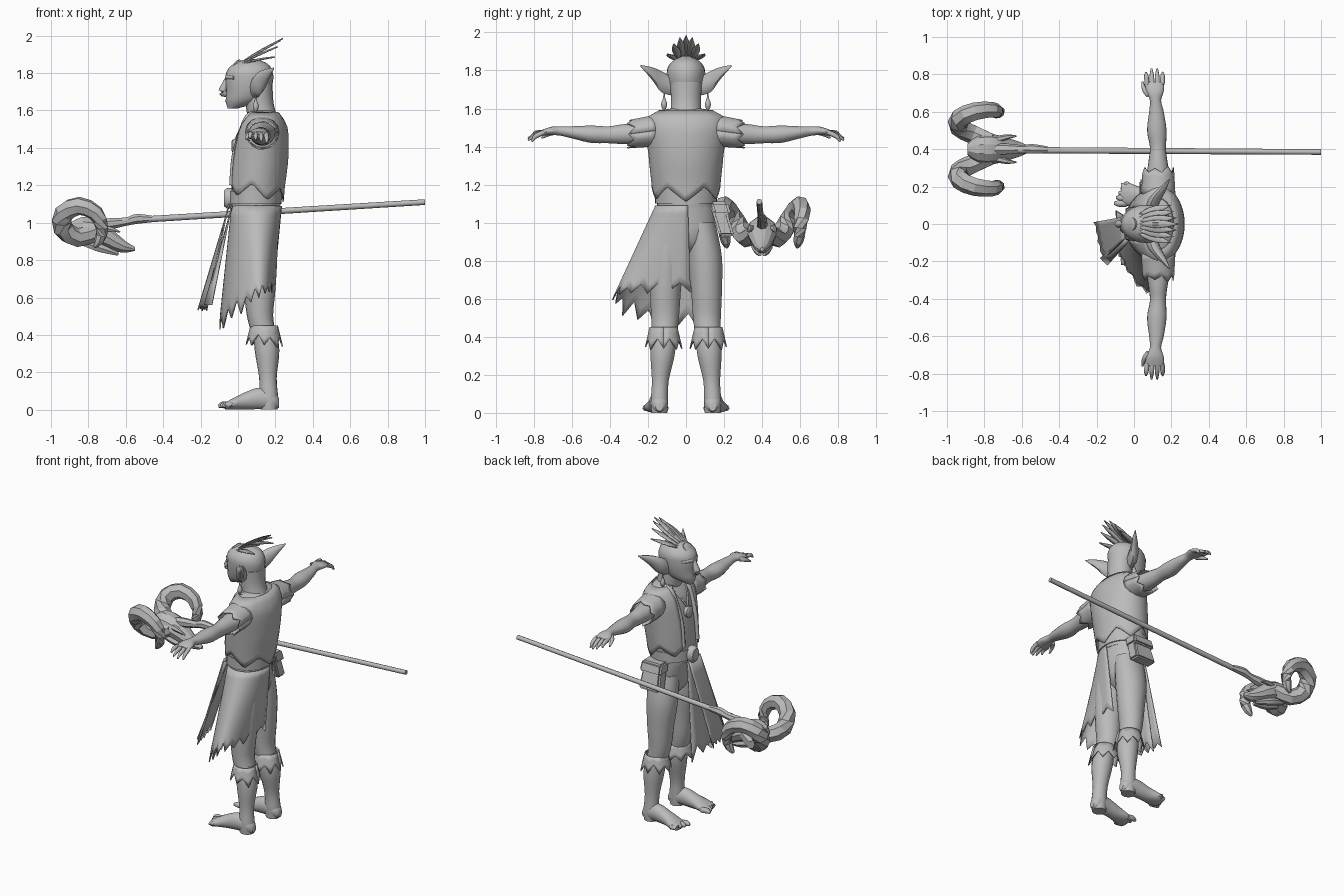
import bpy, bmesh, random
from math import sin, cos, pi
from mathutils import Vector

random.seed(4)
if "Cube" in bpy.data.objects:
    bpy.data.objects.remove(bpy.data.objects["Cube"], do_unlink=True)

grey = bpy.data.materials.new("plain_grey")
grey.use_nodes = True
colour = (.5, .5, .5, 1)
grey.diffuse_color = colour
grey.node_tree.nodes["Principled BSDF"].inputs["Base Color"].default_value = colour


def finish(name, bm, mirror=False, origin_y=0, thickness=0, angle=.8):
    """Turn a bmesh into a shaded object, optionally mirrored across its own y plane."""
    bmesh.ops.recalc_face_normals(bm, faces=bm.faces)
    mesh = bpy.data.meshes.new(name)
    bm.to_mesh(mesh)
    bm.free()
    mesh.materials.append(grey)
    mesh.shade_smooth()
    mesh.set_sharp_from_angle(angle=angle)
    obj = bpy.data.objects.new(name, mesh)
    bpy.context.collection.objects.link(obj)
    obj.location.y = origin_y
    if thickness:
        solid = obj.modifiers.new("thickness", "SOLIDIFY")
        solid.thickness = thickness
        solid.offset = 0
    if mirror:
        flip = obj.modifiers.new("both_sides", "MIRROR")
        flip.use_axis = (False, True, False)
    return obj


def smooth_rows(rows, steps):
    """Catmull-Rom interpolation through rows of numbers."""
    result = []
    for i in range(len(rows) - 1):
        a, b, c, d = (rows[max(0, i - 1)], rows[i], rows[i + 1], rows[min(len(rows) - 1, i + 2)])
        for s in range(steps):
            t = s / steps
            result.append([q + t * (r - p + t * (2 * p - 5 * q + 4 * r - w + t * (3 * (q - r) + w - p))) / 2
                           for p, q, r, w in zip(a, b, c, d)])
    return result + [list(rows[-1])]


def skin(bm, rings):
    """Bridge closed rings of points and cap both ends."""
    loops = [[bm.verts.new(p) for p in ring] for ring in rings]
    n = len(loops[0])
    for low, high in zip(loops, loops[1:]):
        for k in range(n):
            bm.faces.new((low[k], low[(k + 1) % n], high[(k + 1) % n], high[k]))
    bm.faces.new(loops[0])
    bm.faces.new(loops[-1])


def loft(name, axis, rows, n=18, steps=4, floor=False, **options):
    """Ellipse rows (position, centre a, centre b, radius a, radius b) along one axis."""
    rings = []
    for pos, ca, cb, ra, rb in smooth_rows(rows, steps):
        ring = []
        for k in range(n):
            a = 2 * pi * k / n
            p = [ca + ra * cos(a), cb + rb * sin(a)]
            p.insert("xyz".index(axis), pos)
            if floor:
                p[2] = max(p[2], 0)
            ring.append(p)
        rings.append(ring)
    bm = bmesh.new()
    skin(bm, rings)
    return finish(name, bm, **options)


def tube(name, paths, up="Y", n=8, steps=4, **options):
    """Round tubes through (x, y, z, radius) rows."""
    bm = bmesh.new()
    for rows in paths:
        rows = smooth_rows(rows, steps)
        points = [Vector(r[:3]) for r in rows]
        rings = []
        for i, (p, row) in enumerate(zip(points, rows)):
            tangent = points[min(i + 1, len(points) - 1)] - points[max(i - 1, 0)]
            turn = tangent.to_track_quat("Z", up)
            rings.append([p + turn @ Vector((cos(2 * pi * k / n), sin(2 * pi * k / n), 0)) * row[3]
                          for k in range(n)])
        skin(bm, rings)
    return finish(name, bm, **options)


def sheet(name, shape, columns, rows, rag=0, **options):
    """Thin cloth from shape(u, v), with a torn lower edge."""
    bm = bmesh.new()
    grid = []
    for i in range(columns + 1):
        reach = 1 - rag * random.uniform(.5, 1) * (i % 2) - rag * random.uniform(0, .35)
        grid.append([bm.verts.new(shape(i / columns, j / rows * reach)) for j in range(rows + 1)])
    for left, right in zip(grid, grid[1:]):
        for j in range(rows):
            bm.faces.new((left[j], right[j], right[j + 1], left[j + 1]))
    return finish(name, bm, thickness=.007, **options)


def mix(a, b, t):
    return Vector(a).lerp(Vector(b), t)


# Torso, hips and neck
torso = [(1.08, .095, 0, .13, .15), (1.2, .1, 0, .135, .165), (1.35, .115, 0, .138, .18),
         (1.5, .13, 0, .12, .195), (1.57, .135, 0, .08, .17), (1.6, .13, 0, .06, .08)]
loft("torso", "z", torso, n=28)
loft("trouser_hips", "z", [(.83, .11, 0, .03, .04), (.88, .11, 0, .085, .1), (.95, .108, 0, .108, .15),
                           (1.04, .1, 0, .12, .158), (1.12, .095, 0, .13, .15)])
loft("neck", "z", [(1.55, .135, 0, .08, .085), (1.64, .115, 0, .075, .08), (1.74, .115, 0, .07, .085)])

# Legs, feet and toes
loft("trouser_legs", "z", [(1, .108, .08, .1, .075), (.82, .108, .1, .102, .09), (.64, .115, .108, .085, .082),
                           (.5, .118, .11, .07, .074), (.4, .14, .115, .066, .066)], mirror=True)
loft("shins", "z", [(.45, .14, .115, .06, .06), (.32, .155, .122, .066, .066), (.17, .16, .135, .047, .045),
                    (.06, .165, .14, .05, .046), (0, .165, .14, .045, .042)], mirror=True)
loft("feet", "x", [(.22, .14, .035, .02, .025), (.19, .14, .05, .042, .05), (.11, .145, .06, .046, .058),
                   (.03, .15, .045, .05, .045), (-.03, .158, .03, .062, .03), (-.07, .163, .02, .055, .018)],
     floor=True, mirror=True)
tube("toes", [[(-.04, y, .022, .018), (-.08 + .01 * i, y, .026, .018), (-.105 + .012 * i, y, .018, .008)]
              for i, y in enumerate((.11, .14, .165, .19, .21))], mirror=True)

# Arms and hands
loft("arms", "y", [(.14, .13, 1.49, .075, .065), (.24, .13, 1.47, .065, .058), (.34, .128, 1.465, .05, .052),
                   (.41, .128, 1.462, .043, .045), (.5, .122, 1.465, .052, .046), (.6, .12, 1.475, .039, .032),
                   (.66, .115, 1.482, .03, .025), (.71, .112, 1.482, .047, .022), (.76, .11, 1.472, .048, .015)],
     mirror=True)
fingers = [[(.07 + .027 * i, .745, 1.475, .013), (.066 + .029 * i, .79, 1.472 - .006 * i, .012),
            (.064 + .03 * i, .81 + .02 * (i in (1, 2)), 1.45 - .008 * i, .005)] for i in range(4)]
thumb = [(.08, .69, 1.478, .017), (.055, .72, 1.468, .013), (.045, .76, 1.445, .005)]
tube("fingers", fingers + [thumb], up="X", mirror=True)

# Head and face
loft("head", "z", [(1.61, -.03, 0, .025, .025), (1.65, .03, 0, .095, .068), (1.7, .053, 0, .117, .09),
                   (1.76, .06, 0, .128, .1), (1.81, .062, 0, .122, .098), (1.85, .068, 0, .09, .07),
                   (1.875, .07, 0, .025, .02)], n=24)
tube("nose", [[(-.05, 0, 1.78, .014), (-.072, 0, 1.73, .019), (-.082, 0, 1.697, .021), (-.055, 0, 1.685, .012)]])
tube("brow", [[(-.02, -.075, 1.775, .01), (-.052, -.03, 1.778, .014), (-.056, 0, 1.775, .012),
               (-.052, .03, 1.778, .014), (-.02, .075, 1.775, .01)]], up="X")
tube("mouth", [[(-.03, -.035, 1.65, .005), (-.062, 0, 1.652, .008), (-.03, .035, 1.65, .005)]], up="X")
tube("eyes", [[(-.04, .02, 1.75, .004), (-.038, .038, 1.75, .014), (-.025, .055, 1.75, .004)]], up="X", mirror=True)
loft("ears", "y", [(.07, .09, 1.715, .03, .05), (.13, .11, 1.742, .035, .058), (.18, .145, 1.785, .026, .034),
                   (.24, .19, 1.825, .003, .004)], mirror=True, n=10)
tube("earrings", [[(.095, .115, 1.7, .004), (.095, .115, 1.66, .005), (.095, .115, 1.62, .016),
                   (.095, .115, 1.59, .004)]], up="X", mirror=True)

# Tilted forehead disc and feather crest
tube("forehead_disc", [[(.005, 0, 1.825, .036), (-.018, 0, 1.848, .036), (-.022, 0, 1.852, .022)]], n=16, steps=1)
for k in range(-3, 4):
    root = Vector((.025, .018 * k, 1.862 - .003 * abs(k)))
    tip = Vector((.24 - .014 * abs(k), .033 * k, 1.985 - .011 * k * k))
    sheet("crest_feather", lambda u, v: mix(root, tip, v)
          + Vector((0, (u - .5) * .042, .012 * abs(u - .5))) * sin(pi * v ** .9), 2, 6)

# Open vest with pointed hem, and ragged shoulder caps
dense = smooth_rows(torso, 12)


def vest_shape(u, v):
    a = .45 + u * (2 * pi - .9)
    wave = abs((a - pi) / 1.16 % 1 - .5) * 2
    z = 1.59 - v * (.385 + .075 * wave - .02 * cos(a))
    row = min(dense, key=lambda r: abs(r[0] - z))
    return row[1] - (row[3] + .013) * cos(a), (row[4] + .013) * sin(a), z


def cap_shape(u, v):
    a = 2 * pi * u
    return .13 + (.088 - .008 * v) * cos(a), .16 + .15 * v, 1.484 - .02 * v + (.082 - .01 * v) * sin(a)


sheet("vest", vest_shape, 48, 12)
sheet("shoulder_caps", cap_shape, 14, 4, rag=.25, mirror=True)
tube("vest_lapels", [[(.13, .1, 1.585, .012), (.06, .085, 1.575, .015), (.015, .08, 1.48, .015),
                      (-.022, .075, 1.35, .013), (-.035, .075, 1.2, .012)]], mirror=True)

# Necklace with medallion
tube("necklace_cord", [[(.1, .08, 1.59, .006), (.03, .05, 1.53, .006), (-.015, 0, 1.44, .006)]], mirror=True)
loft("medallion", "x", [(-.035, 0, 1.41, .026, .026), (-.028, 0, 1.41, .036, .036), (.01, 0, 1.41, .036, .036)], steps=1)

# Belt, buckle and hip pouch
loft("belt", "z", [(1.1, .093, 0, .14, .163), (1.17, .096, 0, .14, .166)], n=28, steps=1)
loft("belt_buckle", "x", [(-.075, 0, 1.13, .035, .042), (-.06, 0, 1.13, .048, .055), (-.03, 0, 1.13, .048, .055)], steps=1)


def block(name, centre, size, tilt):
    bm = bmesh.new()
    bmesh.ops.create_cube(bm, size=1)
    for v in bm.verts:
        x, y, z = (c * s for c, s in zip(v.co, size))
        v.co = Vector((x * (1 - z), y + tilt * z, z)) + Vector(centre)
    bmesh.ops.bevel(bm, geom=bm.edges[:], offset=.012, segments=2, affect="EDGES")
    finish(name, bm)


block("hip_pouch", (.11, .188, 1.02), (.14, .08, .18), -.3)
block("pouch_flap", (.11, .183, 1.075), (.155, .092, .07), -.3)


# Side skirt, front loincloth and trouser cuffs
def skirt_shape(u, v):
    a = pi * (1.08 * u - .06)
    front, back = max(cos(a), 0), max(-cos(a), 0)
    x = .1 - (.132 + (.07 * front - .045 * back) * v) * cos(a)
    return x, -(.158 + .23 * v) * sin(a), 1.09 - v * (.5 + .17 * front - .04 * back)


sheet("side_skirt", skirt_shape, 22, 10, rag=.15)
sheet("front_loincloth", lambda u, v: mix(mix((-.05, -.08, 1.1), (-.045, .04, 1.1), u),
                                          mix((-.17, -.2, .52), (-.215, .01, .53), u), v), 8, 6, rag=.07)
sheet("side_strip", lambda u, v: mix(mix((-.035, -.1, 1.09), (-.03, -.06, 1.09), u),
                                     mix((-.14, -.22, .56), (-.18, -.18, .56), u), v), 2, 4)
sheet("trouser_cuffs", lambda u, v: (.14 + (.07 + .03 * v) * cos(2 * pi * u), .118 + (.07 + .028 * v) * sin(2 * pi * u),
                                     .45 - .12 * v), 16, 3, rag=.5, mirror=True)

# Staff with lashings, horned skull on its end
tube("staff_pole", [[(-.62, .395, 1.01, .017), (1, .385, 1.11, .015)]], steps=1)
tube("staff_neck", [[(-.8, .4, .98, .03), (-.68, .4, .995, .03), (-.6, .4, 1.005, .022), (-.54, .4, 1.02, .027),
                     (-.46, .396, 1.02, .018)]], n=7)
loft("skull", "x", [(-.89, 0, .965, .03, .04), (-.83, 0, .96, .075, .075), (-.74, 0, .945, .078, .072),
                    (-.66, 0, .9, .055, .055), (-.6, 0, .87, .035, .032), (-.55, 0, .86, .01, .01)],
     n=10, steps=2, origin_y=.4, angle=.4)
tube("skull_jaw", [[(-.84, .03, .9, .02), (-.74, .03, .865, .024), (-.64, .012, .832, .01)],
                   [(-.74, .05, .97, .02), (-.68, .065, .965, .014), (-.63, .07, .95, .004)]],
     n=6, mirror=True, origin_y=.4)
tube("ram_horns", [[(-.76, .04, .95, .045), (-.86, .08, .92, .052), (-.935, .12, .97, .054), (-.93, .165, 1.05, .053),
                    (-.85, .2, 1.09, .05), (-.76, .21, 1.05, .043), (-.725, .2, .97, .035),
                    (-.745, .19, .9, .026), (-.77, .185, .87, .008)]], n=7, steps=2, mirror=True, origin_y=.4, angle=.4)
